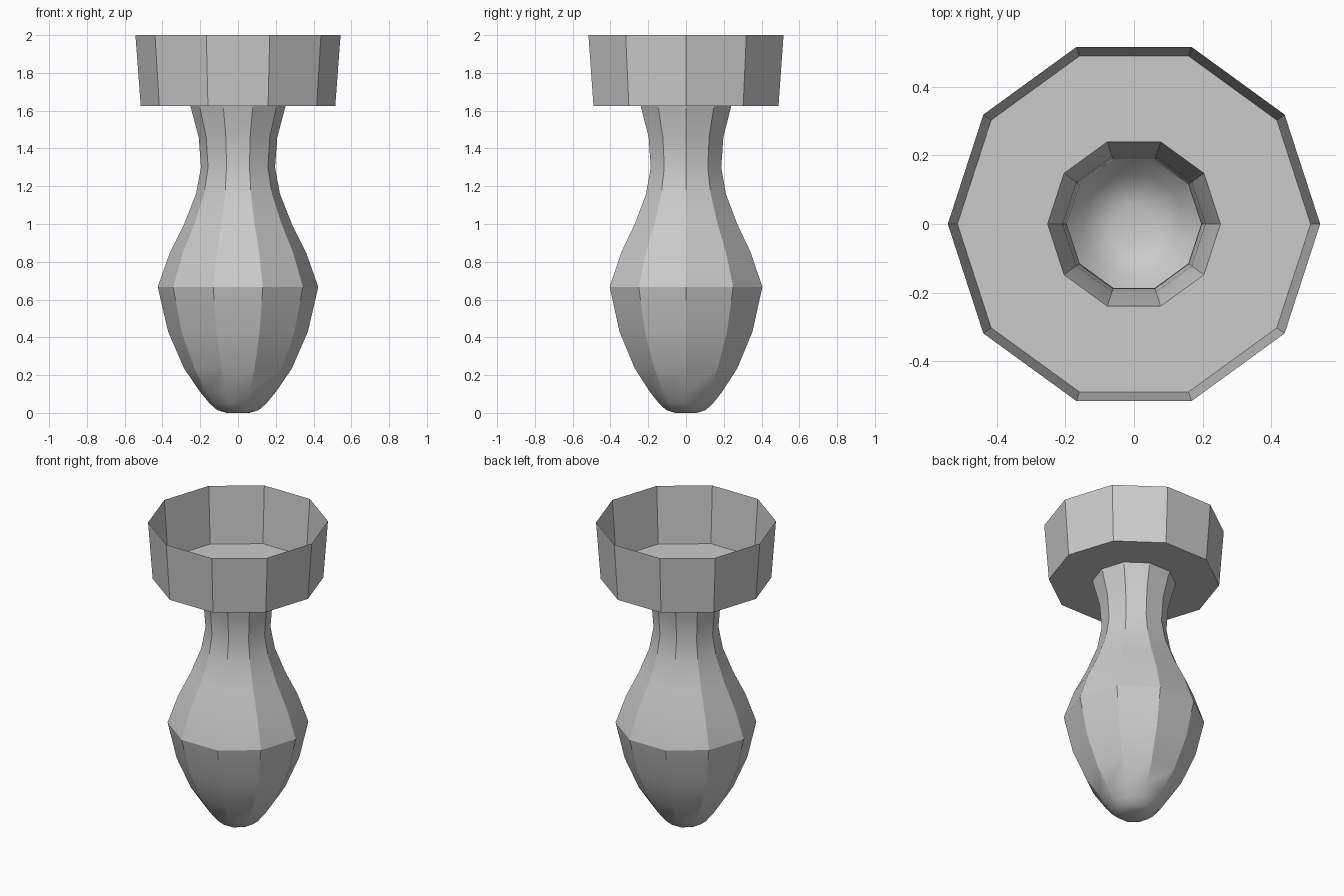
import bpy, bmesh, math

if "Cube" in bpy.data.objects:
    bpy.data.objects.remove(bpy.data.objects["Cube"])

SIDES = 10

# Profile from the rounded foot, up the bulb and neck, out the flange, up the cup wall
profile = [(0.06, 0.0), (0.11, 0.015), (0.15, 0.05), (0.20, 0.11), (0.285, 0.235),
           (0.37, 0.43), (0.425, 0.667), (0.36, 0.85), (0.285, 1.0), (0.222, 1.16),
           (0.196, 1.30), (0.208, 1.46), (0.252, 1.625), (0.515, 1.625), (0.543, 2.0)]

bm = bmesh.new()
rings = []
for r, z in profile:
    rings.append([bm.verts.new((r * math.cos(2 * math.pi * i / SIDES),
                                r * math.sin(2 * math.pi * i / SIDES), z))
                  for i in range(SIDES)])

# Single-walled open vessel: closed foot, open mouth
bm.faces.new(rings[0][::-1])
for low, high in zip(rings, rings[1:]):
    for i in range(SIDES):
        j = (i + 1) % SIDES
        bm.faces.new((low[i], low[j], high[j], high[i]))

mesh = bpy.data.meshes.new("vase")
bm.to_mesh(mesh)
bm.free()
vase = bpy.data.objects.new("vase", mesh)
bpy.context.collection.objects.link(vase)

# Smooth along the curve, crisp at the facets and cup
bpy.context.view_layer.objects.active = vase
vase.select_set(True)
bpy.ops.object.shade_smooth_by_angle(angle=math.radians(30))
